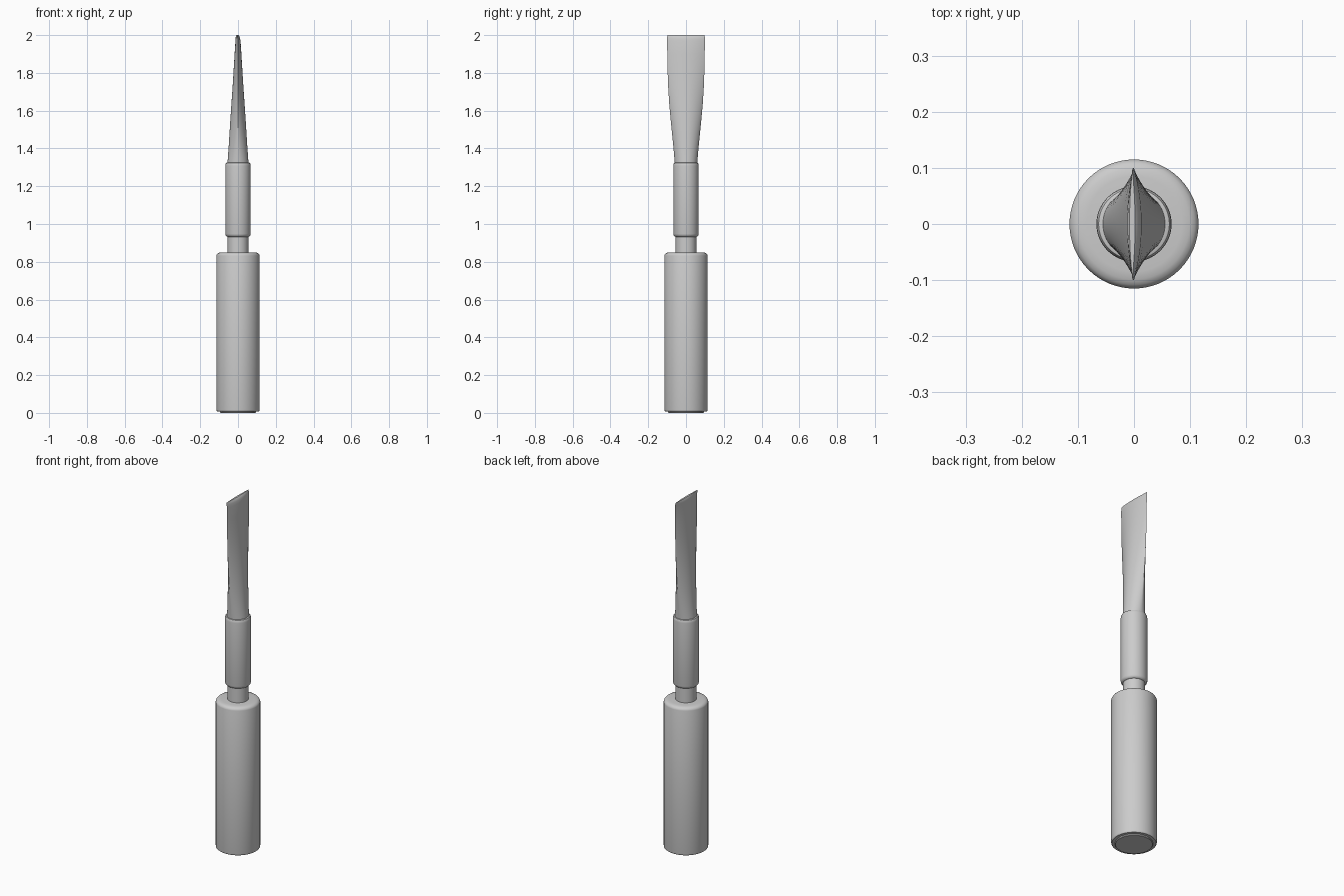
import bpy, bmesh
from math import sin, cos, pi, radians, copysign

if "Cube" in bpy.data.objects:
    bpy.data.objects.remove(bpy.data.objects["Cube"])


def loft(name, rings, angle=35):
    """Skin a list of closed rings of points and cap both ends."""
    bm = bmesh.new()
    loops = [[bm.verts.new(p) for p in ring] for ring in rings]
    n = len(loops[0])
    for lo, hi in zip(loops, loops[1:]):
        for i in range(n):
            j = (i + 1) % n
            bm.faces.new((lo[i], lo[j], hi[j], hi[i]))
    bm.faces.new(loops[0][::-1])
    bm.faces.new(loops[-1])
    bmesh.ops.recalc_face_normals(bm, faces=bm.faces)
    me = bpy.data.meshes.new(name)
    bm.to_mesh(me)
    bm.free()
    ob = bpy.data.objects.new(name, me)
    bpy.context.collection.objects.link(ob)
    bpy.ops.object.select_all(action='DESELECT')
    ob.select_set(True)
    bpy.context.view_layer.objects.active = ob
    bpy.ops.object.shade_smooth_by_angle(angle=radians(angle))
    return ob


def section(a, b, z, power=1.0, shift=0.0, n=64):
    """Round (power 1) to pointed lens (power 2) cross-section."""
    pts = []
    for i in range(n):
        t = 2 * pi * i / n
        c = cos(t)
        pts.append((shift + a * copysign(abs(c) ** power, c), b * sin(t), z))
    return pts


def turned(name, profile):
    return loft(name, [section(r, r, z) for r, z in profile])


# Grip with rounded shoulder and a small raised end cap
turned("handle", [(0.111, 0.008), (0.114, 0.011), (0.115, 0.016), (0.115, 0.832),
                  (0.113, 0.838), (0.108, 0.844), (0.099, 0.848), (0.085, 0.850)])
turned("end_cap", [(0.093, 0.0), (0.095, 0.002), (0.095, 0.03)])

# Thin neck between grip and collar
turned("neck", [(0.055, 0.83), (0.055, 0.95)])

# Collar with softened ends
turned("collar", [(0.054, 0.932), (0.060, 0.934), (0.065, 0.940), (0.067, 0.948),
                  (0.067, 1.308), (0.066, 1.317), (0.063, 1.323), (0.058, 1.325)])

# Blade: round root flattening into a wide lens-shaped edge
stations = [(1.30, 0.0575, 0.058, 1.0), (1.33, 0.055, 0.060, 1.05),
            (1.40, 0.050, 0.066, 1.2), (1.48, 0.045, 0.074, 1.4),
            (1.56, 0.040, 0.082, 1.6), (1.64, 0.0345, 0.089, 1.75),
            (1.72, 0.029, 0.094, 1.85), (1.80, 0.024, 0.097, 1.9),
            (1.90, 0.018, 0.099, 1.95), (1.97, 0.0135, 0.100, 2.0)]
rings = [section(a, b, z, p) for z, a, b, p in stations]
rings += [section(0.0115, 0.100, 1.985, 2.0, -0.001),
          section(0.009, 0.099, 1.995, 2.0, -0.002),
          section(0.005, 0.097, 2.0, 2.0, -0.003)]
loft("blade", rings, 45)
